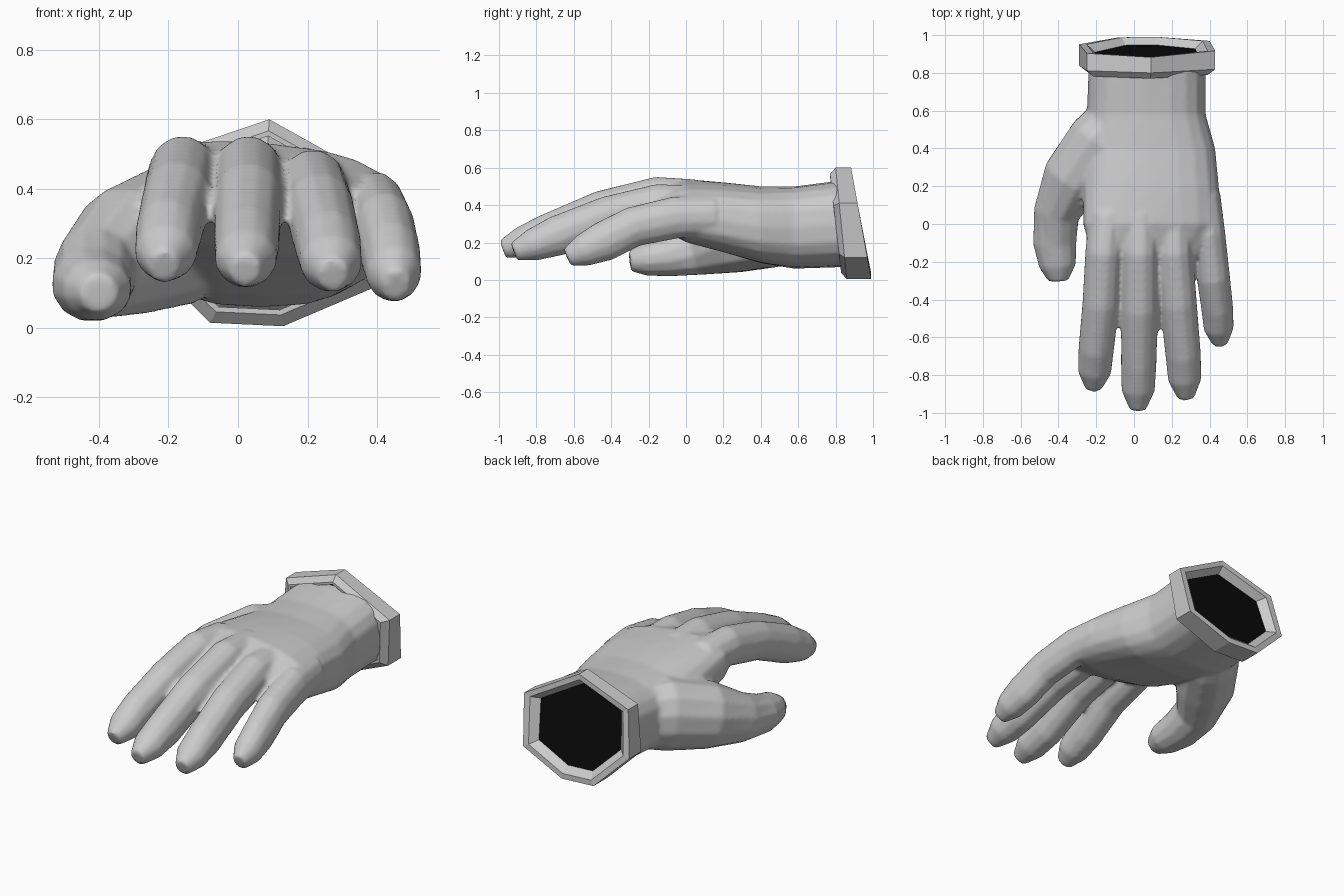
import bpy, bmesh, math
from mathutils import Vector

if "Cube" in bpy.data.objects:
    bpy.data.objects.remove(bpy.data.objects["Cube"])


def material(name, rgb):
    m = bpy.data.materials.new(name)
    m.diffuse_color = (*rgb, 1)
    m.use_nodes = True
    m.node_tree.nodes["Principled BSDF"].inputs["Base Color"].default_value = m.diffuse_color
    return m


GREY = material("glove grey", (0.6, 0.6, 0.6))
BLACK = material("inner black", (0.003, 0.003, 0.003))


def make_object(name, bm, *mats):
    bmesh.ops.recalc_face_normals(bm, faces=bm.faces)
    me = bpy.data.meshes.new(name)
    bm.to_mesh(me)
    bm.free()
    ob = bpy.data.objects.new(name, me)
    bpy.context.collection.objects.link(ob)
    for m in mats:
        me.materials.append(m)
    return ob


def bridge(bm, a, b):
    n = len(a)
    for i in range(n):
        bm.faces.new((a[i], a[(i + 1) % n], b[(i + 1) % n], b[i]))


def loft(bm, rings):
    vs = [[bm.verts.new(p) for p in r] for r in rings]
    for a, b in zip(vs, vs[1:]):
        bridge(bm, a, b)
    bm.faces.new(vs[0])
    bm.faces.new(vs[-1])


def palm_ring(y, x0, x1, z0, z1, slope, lean=0.0, n=20, power=0.75):
    """Rounded section across the hand; slope lowers the little finger side."""
    pts = []
    for i in range(n):
        a = math.tau * i / n
        c, s = math.cos(a), math.sin(a)
        u = math.copysign(abs(c) ** power, c)
        w = math.copysign(abs(s) ** power, s)
        x = (x0 + x1) / 2 + u * (x1 - x0) / 2
        z = (z0 + z1) / 2 + w * (z1 - z0) / 2 - slope * u
        pts.append((x, y - lean * (z - 0.3), z))
    return pts


def tube(bm, pts, radii, n=12):
    """Oval tube through pts with (half width, half height) at each one."""
    pts = [Vector(p) for p in pts]
    rings = []
    for i, (p, (w, h)) in enumerate(zip(pts, radii)):
        t = (pts[min(i + 1, len(pts) - 1)] - pts[max(i - 1, 0)]).normalized()
        side = t.cross(Vector((0, 0, 1))).normalized()
        up = side.cross(t)
        angles = [math.tau * (k + 0.5) / n for k in range(n)]
        rings.append([p + side * w * math.cos(a) + up * h * math.sin(a) for a in angles])
    loft(bm, rings)


def finger(bm, root, knuckle, middle, joint, tip, width=0.1):
    """Finger of even thickness that narrows to a blunt point past the last joint."""
    pad = Vector(joint).lerp(Vector(tip), 0.58)
    tube(bm, (root, knuckle, middle, joint, pad, tip),
         ((width, .11), (width, .115), (width, .11), (width * .96, .11),
          (width * .9, .088), (width * .45, .05)))


# Hand: palm, four fingers and thumb fused into one skin
bm = bmesh.new()
loft(bm, [palm_ring(*r) for r in (
    (0.85, -0.24, 0.38, 0.07, 0.53, 0.00, 0.15),
    (0.58, -0.25, 0.38, 0.06, 0.50, 0.00),
    (0.40, -0.26, 0.43, 0.09, 0.50, 0.01),
    (0.20, -0.27, 0.45, 0.15, 0.52, 0.02),
    (0.00, -0.27, 0.46, 0.21, 0.53, 0.035),
    (-0.18, -0.22, 0.36, 0.31, 0.48, 0.04))])

# Index, middle, ring and little finger
finger(bm, (-0.14, 0.05, 0.43), (-0.16, -0.15, 0.44), (-0.175, -0.42, 0.375),
       (-0.20, -0.66, 0.27), (-0.215, -0.87, 0.175))
finger(bm, (0.03, 0.05, 0.43), (0.03, -0.15, 0.44), (0.03, -0.45, 0.37),
       (0.025, -0.74, 0.245), (0.02, -0.98, 0.165))
finger(bm, (0.21, 0.05, 0.40), (0.215, -0.15, 0.40), (0.235, -0.42, 0.34),
       (0.26, -0.69, 0.235), (0.275, -0.92, 0.15))
finger(bm, (0.37, 0.15, 0.34), (0.395, -0.05, 0.335), (0.42, -0.28, 0.285),
       (0.44, -0.44, 0.205), (0.455, -0.635, 0.12), width=0.09)

# Thumb
tube(bm, ((-0.07, 0.62, 0.28), (-0.18, 0.45, 0.27), (-0.32, 0.24, 0.22),
          (-0.41, 0.06, 0.16), (-0.42, -0.10, 0.125), (-0.405, -0.22, 0.11),
          (-0.40, -0.30, 0.10)),
     ((.12, .17), (.17, .21), (.17, .19), (.125, .14), (.118, .11), (.10, .09), (.055, .055)))

hand = make_object("hand", bm, GREY)
fuse = hand.modifiers.new("fuse", 'REMESH')
fuse.mode = 'VOXEL'
fuse.voxel_size = 0.012
fuse.use_smooth_shade = True
soften = hand.modifiers.new("soften", 'SMOOTH')
soften.factor = 0.5
soften.iterations = 6

# Cuff: faceted seven-sided band with a thick rim and dark opening
OUTLINE = ((0.09, 0.60), (0.43, 0.41), (0.40, 0.12), (0.13, 0.005),
           (-0.08, 0.015), (-0.29, 0.22), (-0.25, 0.485))
CX, CZ = 0.07, 0.30


def cuff_ring(bm, scale, y, tilt):
    return [bm.verts.new((CX + (x - CX) * scale, y - tilt * (z - CZ), CZ + (z - CZ) * scale))
            for x, z in OUTLINE]


bm = bmesh.new()
rings = [cuff_ring(bm, *r) for r in (
    (0.84, 0.80, 0.10), (0.89, 0.80, 0.10), (1.00, 0.83, 0.10),
    (1.00, 0.937, 0.18), (0.89, 0.937, 0.18), (0.77, 0.895, 0.18))]
for a, b in zip(rings, rings[1:]):
    bridge(bm, a, b)
bm.faces.new(rings[-1]).material_index = 1
cuff = make_object("cuff", bm, GREY, BLACK)
